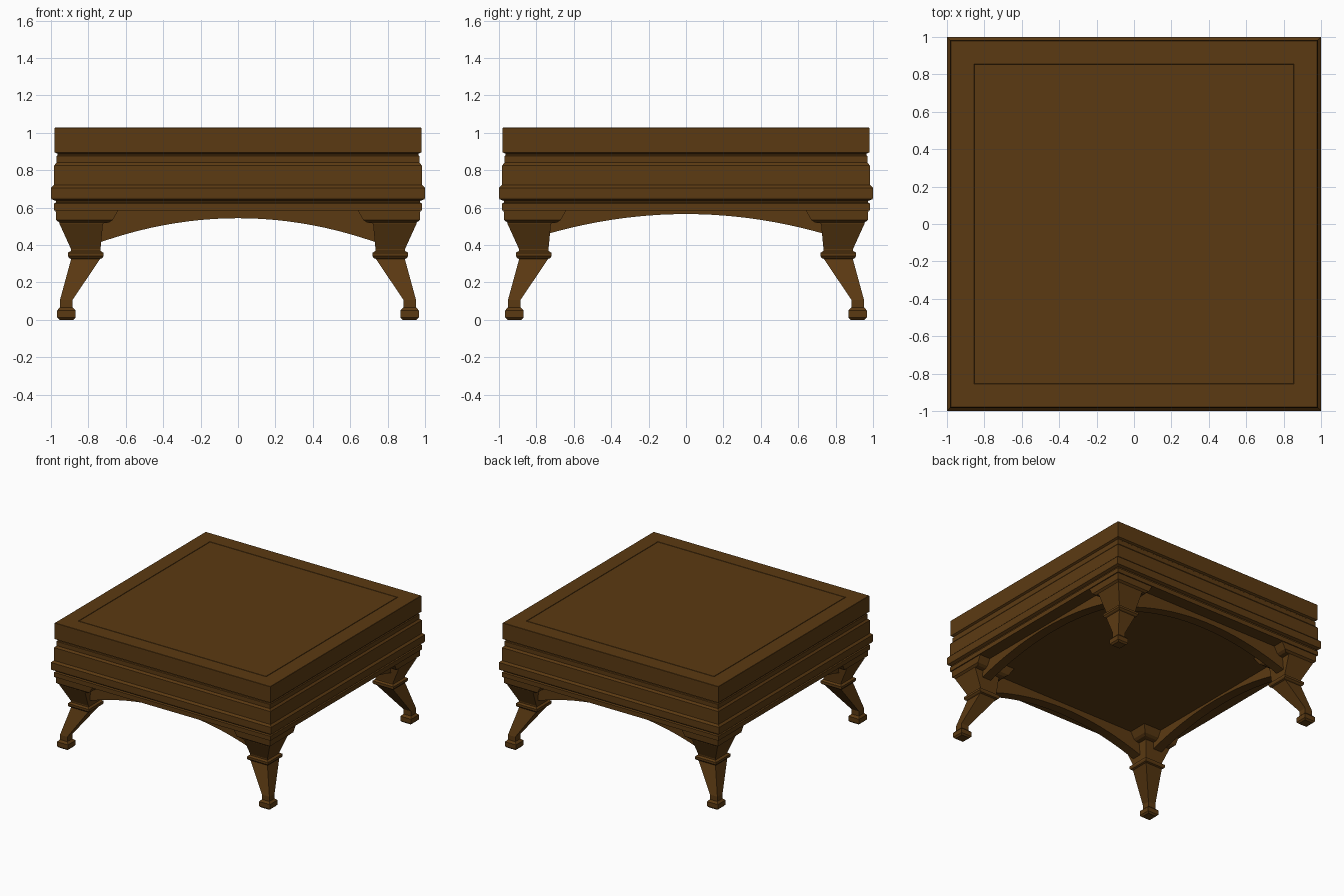
import bpy, bmesh

if "Cube" in bpy.data.objects:
    bpy.data.objects.remove(bpy.data.objects["Cube"])

wood = bpy.data.materials.new("dark wood")
wood.diffuse_color = (0.105, 0.042, 0.006, 1)
wood.use_nodes = True
wood.node_tree.nodes["Principled BSDF"].inputs["Base Color"].default_value = wood.diffuse_color


def make_object(name, bm):
    bmesh.ops.recalc_face_normals(bm, faces=bm.faces)
    mesh = bpy.data.meshes.new(name)
    bm.to_mesh(mesh)
    bm.free()
    mesh.materials.append(wood)
    ob = bpy.data.objects.new(name, mesh)
    bpy.context.collection.objects.link(ob)
    return ob


def square_loft(name, sections, sx=1, sy=1):
    """Stack square sections (low, high, z), spanning low..high in x and y."""
    bm = bmesh.new()
    rings = []
    for a, b, z in sections:
        rings.append([bm.verts.new((sx * x, sy * y, z))
                      for x, y in ((a, a), (b, a), (b, b), (a, b))])
    for r, s in zip(rings, rings[1:]):
        for i in range(4):
            j = (i + 1) % 4
            bm.faces.new((r[i], r[j], s[j], s[i]))
    bm.faces.new(rings[0])
    bm.faces.new(rings[-1])
    return make_object(name, bm)


# Moulded table body, with a fine groove framing the top panel
body = [(0.983, 0.585), (0.983, 0.622), (0.972, 0.628), (0.975, 0.636), (0.998, 0.645),
        (1.0, 0.655), (1.0, 0.705), (0.985, 0.72), (0.983, 0.825), (0.97, 0.84),
        (0.97, 0.875), (0.964, 0.88), (0.964, 0.887), (0.98, 0.895), (0.98, 1.026),
        (0.978, 1.028), (0.855, 1.028), (0.853, 1.02), (0.851, 1.02), (0.849, 1.028)]
square_loft("table_body", [(-h, h, z) for h, z in body])

# Splayed square legs, one profile mirrored to four corners (low, high, z)
leg = [(0.88, 0.955, 0.0), (0.868, 0.967, 0.012), (0.868, 0.967, 0.05),
       (0.885, 0.952, 0.066), (0.885, 0.952, 0.105), (0.738, 0.892, 0.325),
       (0.725, 0.902, 0.33), (0.719, 0.91, 0.34), (0.719, 0.91, 0.358),
       (0.735, 0.893, 0.368), (0.735, 0.893, 0.378), (0.722, 0.955, 0.515),
       (0.69, 0.955, 0.52), (0.67, 0.972, 0.533), (0.64, 0.975, 0.586)]
for sx, side in ((-1, "left"), (1, "right")):
    for sy, end in ((-1, "front"), (1, "back")):
        square_loft(f"{end}_{side}_leg", leg, sx, sy)


def apron(name, side, axis, crown, drop):
    """Arched board below the body; axis 0 runs along x, axis 1 along y."""
    bm = bmesh.new()
    n, reach = 24, 0.8
    prof = [(-reach, 0.588), (reach, 0.588)]
    for i in range(n + 1):
        t = reach - 2 * reach * i / n
        prof.append((t, crown - drop * t * t))
    verts = []
    for t, z in prof:
        d = side * 0.88
        verts.append(bm.verts.new((t, d, z) if axis == 0 else (d, t, z)))
    face = bm.faces.new(verts)
    ext = bmesh.ops.extrude_face_region(bm, geom=[face])
    moved = [v for v in ext["geom"] if isinstance(v, bmesh.types.BMVert)]
    shift = -side * 0.08
    bmesh.ops.translate(bm, verts=moved, vec=(0, shift, 0) if axis == 0 else (shift, 0, 0))
    # extrude leaves the starting face in place, closing the board
    return make_object(name, bm)


# Arched aprons between the legs
apron("front_apron", -1, 0, 0.543, 0.237)
apron("back_apron", 1, 0, 0.543, 0.237)
apron("left_apron", -1, 1, 0.565, 0.193)
apron("right_apron", 1, 1, 0.565, 0.193)
